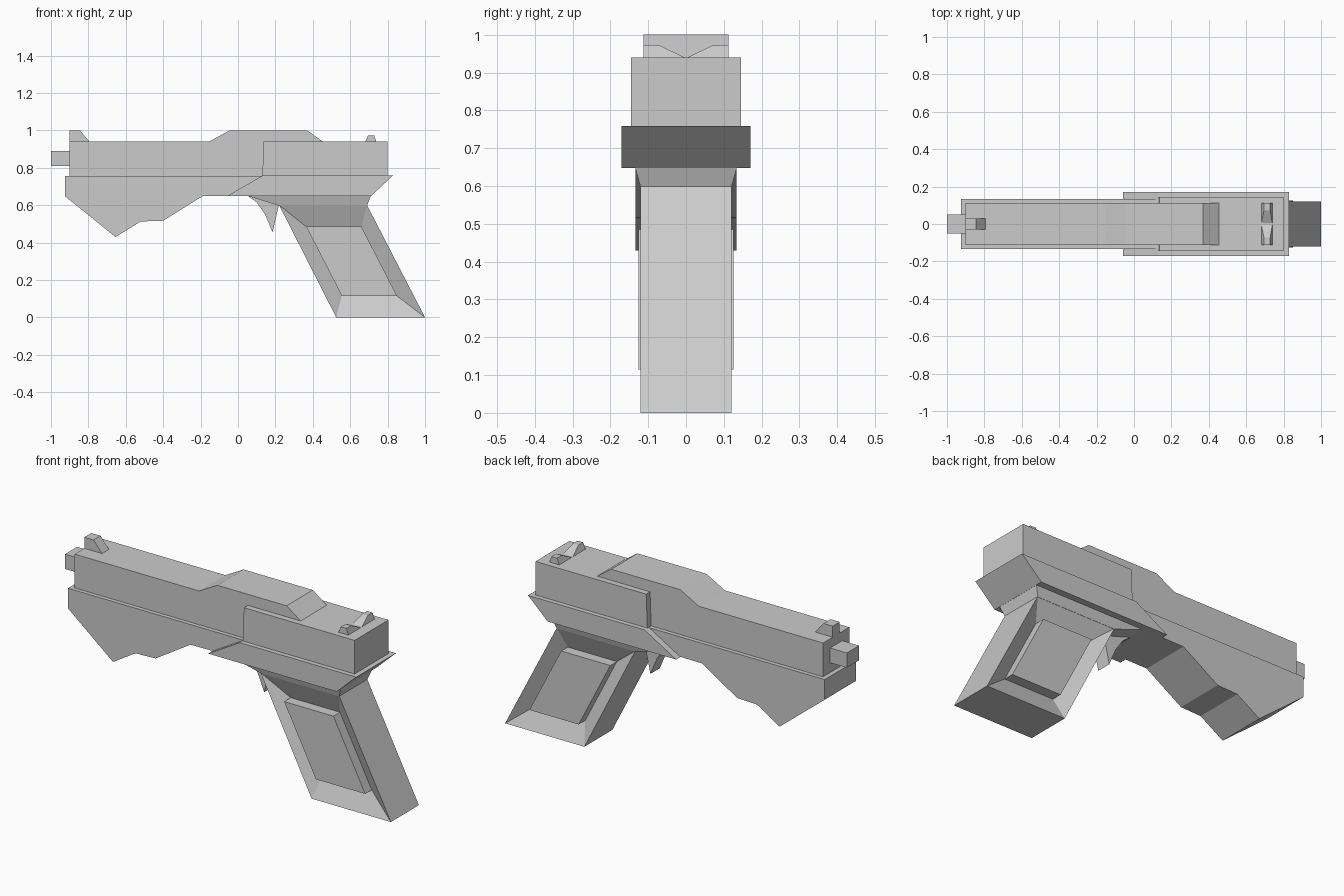
import bpy, bmesh

if "Cube" in bpy.data.objects:
    bpy.data.objects.remove(bpy.data.objects["Cube"])


def loft(name, rings):
    """Join equal-length rings of points with quads and cap both ends."""
    bm = bmesh.new()
    loops = [[bm.verts.new(p) for p in ring] for ring in rings]
    n = len(loops[0])
    for a, b in zip(loops, loops[1:]):
        for i in range(n):
            j = (i + 1) % n
            bm.faces.new((a[i], a[j], b[j], b[i]))
    bm.faces.new(loops[0])
    bm.faces.new(loops[-1][::-1])
    bmesh.ops.recalc_face_normals(bm, faces=bm.faces)
    mesh = bpy.data.meshes.new(name)
    bm.to_mesh(mesh)
    bm.free()
    obj = bpy.data.objects.new(name, mesh)
    bpy.context.collection.objects.link(obj)
    return obj


def side(profile, y):
    return [(x, y, z) for x, z in profile]


def prism(name, profile, half):
    return loft(name, [side(profile, -half), side(profile, half)])


def flat(x0, x1, y0, y1, z):
    return [(x0, y0, z), (x1, y0, z), (x1, y1, z), (x0, y1, z)]


def mirror_y(obj):
    mod = obj.modifiers.new("mirror", 'MIRROR')
    mod.use_axis = (False, True, False)


# Upper body: narrow slide with raised hump, and wider rear section
prism("slide", [(-0.9, 0.75), (0.79, 0.75), (0.79, 0.939), (0.455, 0.939),
                (0.37, 1.0), (-0.045, 1.0), (-0.155, 0.94), (-0.9, 0.94)], 0.112)
prism("rear_slide", [(0.13, 0.75), (0.8, 0.75), (0.8, 0.94), (0.137, 0.94)], 0.145)
prism("barrel", [(-1.0, 0.81), (-0.88, 0.81), (-0.88, 0.89), (-1.0, 0.89)], 0.052)

# Lower body
prism("front_frame", [(-0.925, 0.757), (-0.925, 0.648), (-0.655, 0.43), (-0.52, 0.513),
                      (-0.4, 0.517), (-0.19, 0.648), (0.2, 0.651), (0.2, 0.757)], 0.134)
prism("rear_frame", [(0.13, 0.758), (-0.06, 0.648), (0.71, 0.648), (0.828, 0.758)], 0.17)

# Sights
prism("front_sight", [(-0.9, 0.935), (-0.79, 0.935), (-0.845, 1.0), (-0.9, 1.0)], 0.03)
mirror_y(loft("rear_sight", [flat(0.68, 0.74, -0.112, 0, 0.938),
                             flat(0.695, 0.728, -0.112, -0.072, 0.973)]))

# Grip: tapered collar, dished body, raised side panels
loft("grip_collar", [flat(0.05, 0.71, -0.135, 0.135, 0.65),
                     flat(0.22, 0.69, -0.12, 0.12, 0.597)])
outer = [(0.22, 0.6), (0.69, 0.6), (1.0, 0.0), (0.525, 0.0)]
inner = [(0.365, 0.485), (0.66, 0.485), (0.85, 0.115), (0.555, 0.115)]
loft("grip", [side(inner, -0.07), side(outer, -0.12),
              side(outer, 0.12), side(inner, 0.07)])
mirror_y(loft("grip_panel", [side(inner, -0.068), side(inner, -0.126)]))

# Trigger
prism("trigger", [(0.05, 0.652), (0.1, 0.615), (0.145, 0.55), (0.185, 0.455),
                  (0.218, 0.6), (0.218, 0.652)], 0.04)
